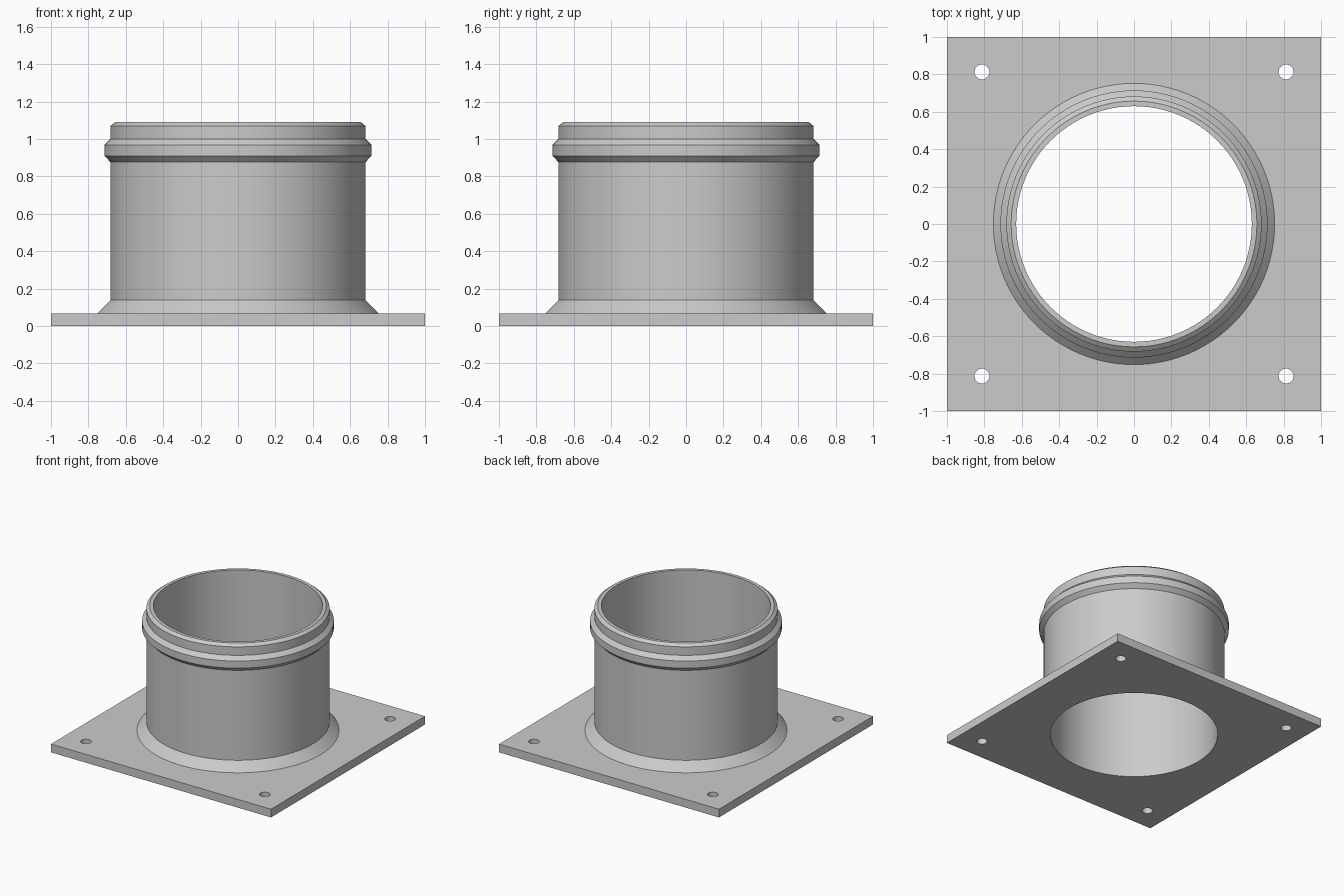
import bpy, bmesh
from math import sin, cos, pi, radians

cube = bpy.data.objects.get("Cube")
if cube:
    bpy.data.objects.remove(cube, do_unlink=True)

SEGMENTS = 96
PLATE_TOP = 0.068
BORE = 0.63
BOLT_OFFSET, BOLT_RADIUS = 0.813, 0.04

# Single grey material
grey = bpy.data.materials.new("plain_grey")
grey.use_nodes = True
colour = (0.6, 0.6, 0.6, 1)
grey.diffuse_color = colour
grey.node_tree.nodes["Principled BSDF"].inputs["Base Color"].default_value = colour


def circle(radius, cx=0, cy=0, count=SEGMENTS):
    steps = [2 * pi * i / count for i in range(count)]
    return [(cx + radius * cos(a), cy + radius * sin(a)) for a in steps]


def finish(obj):
    bm = bmesh.new()
    bm.from_mesh(obj.data)
    bmesh.ops.remove_doubles(bm, verts=bm.verts, dist=1e-5)
    bmesh.ops.recalc_face_normals(bm, faces=bm.faces)
    bm.to_mesh(obj.data)
    bm.free()
    obj.data.materials.clear()
    obj.data.materials.append(grey)
    bpy.ops.object.select_all(action="DESELECT")
    obj.select_set(True)
    bpy.context.view_layer.objects.active = obj
    bpy.ops.object.shade_smooth_by_angle(angle=radians(25))


# Square flange plate: filled outline with the bore and four bolt holes
outline = bpy.data.curves.new("flange_plate", "CURVE")
outline.dimensions = "2D"
outline.fill_mode = "BOTH"
outline.extrude = PLATE_TOP / 2
loops = [[(-1, -1), (1, -1), (1, 1), (-1, 1)], circle(BORE)]
for sx in (-1, 1):
    for sy in (-1, 1):
        loops.append(circle(BOLT_RADIUS, sx * BOLT_OFFSET, sy * BOLT_OFFSET, 32))
for loop in loops:
    spline = outline.splines.new("POLY")
    spline.points.add(len(loop) - 1)
    for point, (x, y) in zip(spline.points, loop):
        point.co = (x, y, 0, 1)
    spline.use_cyclic_u = True
plate = bpy.data.objects.new("flange_plate", outline)
bpy.context.collection.objects.link(plate)
bpy.ops.object.select_all(action="DESELECT")
plate.select_set(True)
bpy.context.view_layer.objects.active = plate
bpy.ops.object.convert(target="MESH")
plate = bpy.context.view_layer.objects.active
for v in plate.data.vertices:
    v.co.z += PLATE_TOP / 2
finish(plate)

# Pipe collar: bore, chamfered rim, raised bead, straight wall, flared foot
profile = [(BORE, PLATE_TOP), (BORE, 1.09), (0.657, 1.09), (0.682, 1.07),
           (0.682, 1.0), (0.714, 0.968), (0.714, 0.91), (0.682, 0.877),
           (0.682, 0.138), (0.752, PLATE_TOP)]
bm = bmesh.new()
rings = [[bm.verts.new((x, y, z)) for x, y in circle(r)] for r, z in profile]
for lower, upper in zip(rings, rings[1:]):
    for i in range(SEGMENTS):
        j = (i + 1) % SEGMENTS
        bm.faces.new((lower[i], lower[j], upper[j], upper[i]))
mesh = bpy.data.meshes.new("pipe_collar")
bm.to_mesh(mesh)
bm.free()
collar = bpy.data.objects.new("pipe_collar", mesh)
bpy.context.collection.objects.link(collar)
finish(collar)
# Open foot: keep the wall normals facing away from the solid
if collar.data.polygons[0].normal.dot(collar.data.polygons[0].center) > 0 and \
        collar.data.polygons[0].normal.x > 0:
    collar.data.flip_normals()
